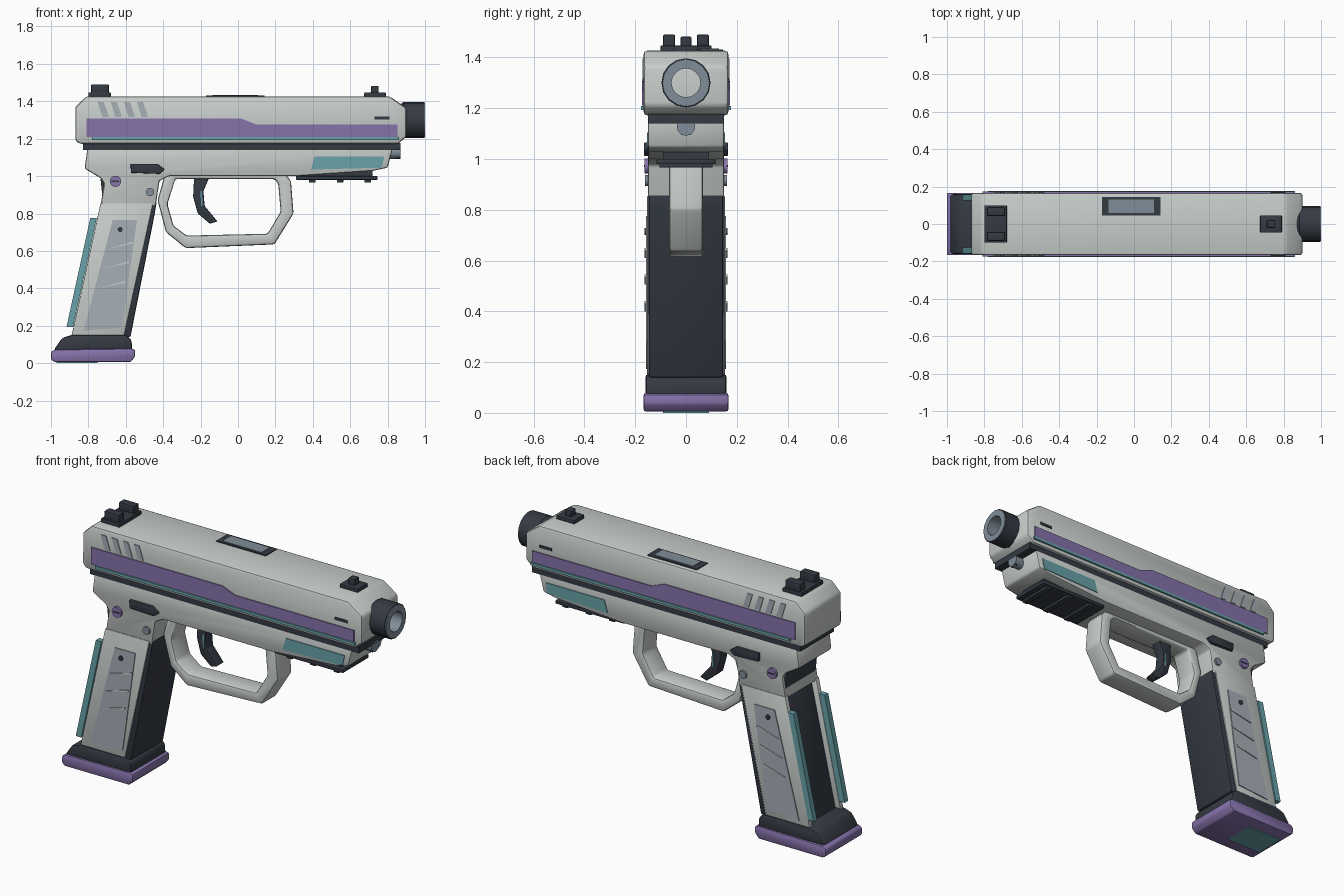
import bpy, bmesh, math
from mathutils import Matrix, Vector


def material(name, r, g, b):
    m = bpy.data.materials.new(name)
    m.diffuse_color = (r, g, b, 1)
    return m


PALE = material("pale", 0.58, 0.62, 0.60)
DARK = material("dark", 0.035, 0.043, 0.057)
STEEL = material("steel", 0.22, 0.27, 0.32)
PANEL = material("panel", 0.38, 0.43, 0.47)
PURPLE = material("purple", 0.24, 0.17, 0.41)
TEAL = material("teal", 0.14, 0.37, 0.40)


def finish(name, bm, mat, bevel=0, mirror=False, segments=2):
    bmesh.ops.recalc_face_normals(bm, faces=bm.faces)
    if bevel:
        edges = [e for e in bm.edges if e.calc_face_angle(0) > math.radians(12)]
        bmesh.ops.bevel(bm, geom=edges, offset=bevel, segments=segments, profile=0.5,
                        affect='EDGES', clamp_overlap=True)
    me = bpy.data.meshes.new(name)
    bm.to_mesh(me)
    bm.free()
    me.materials.append(mat)
    ob = bpy.data.objects.new(name, me)
    bpy.context.collection.objects.link(ob)
    if mirror:
        mod = ob.modifiers.new("mirror", 'MIRROR')
        mod.use_axis = (False, True, False)
    bpy.ops.object.select_all(action='DESELECT')
    ob.select_set(True)
    bpy.context.view_layer.objects.active = ob
    bpy.ops.object.shade_smooth_by_angle(angle=math.radians(35))
    return ob


def prism(name, pts, y0, y1, mat, bevel=0, mirror=False):
    """Side profile (x, z) extruded from y0 to y1."""
    bm = bmesh.new()
    face = bm.faces.new([bm.verts.new((x, y0, z)) for x, z in pts])
    ext = bmesh.ops.extrude_face_region(bm, geom=[face])
    bmesh.ops.translate(bm, vec=(0, y1 - y0, 0),
                        verts=[v for v in ext["geom"] if isinstance(v, bmesh.types.BMVert)])
    return finish(name, bm, mat, bevel, mirror)


def box(name, x0, x1, y0, y1, z0, z1, mat, bevel=0, mirror=False):
    return prism(name, [(x0, z0), (x1, z0), (x1, z1), (x0, z1)], y0, y1, mat, bevel, mirror)


def ring(name, outer, inner, half, mat, bevel):
    """Closed band between two profiles of equal point count."""
    bm = bmesh.new()
    loops = [[bm.verts.new((x, y, z)) for x, z in pts]
             for pts, y in ((outer, -half), (outer, half), (inner, half), (inner, -half))]
    n = len(outer)
    for a in range(4):
        p, q = loops[a], loops[(a + 1) % 4]
        for i in range(n):
            j = (i + 1) % n
            bm.faces.new((p[i], p[j], q[j], q[i]))
    return finish(name, bm, mat, bevel)


def disc(name, centre, radius, depth, axis, mat, sides=16, mirror=False):
    bm = bmesh.new()
    rot = Vector((0, 0, 1)).rotation_difference(Vector(axis)).to_matrix().to_4x4()
    bmesh.ops.create_cone(bm, cap_ends=True, segments=sides, radius1=radius, radius2=radius,
                          depth=depth, matrix=Matrix.Translation(centre) @ rot)
    return finish(name, bm, mat, 0, mirror)


def lathe_x(name, profile, z, mat, sides=16):
    """Closed (x, radius) profile turned about a lengthwise axis."""
    bm = bmesh.new()
    rows = []
    for k in range(sides):
        a = 2 * math.pi * k / sides
        rows.append([bm.verts.new((x, r * math.cos(a), z + r * math.sin(a))) for x, r in profile])
    for k in range(sides):
        p, q = rows[k], rows[(k + 1) % sides]
        for i in range(len(profile)):
            j = (i + 1) % len(profile)
            bm.faces.new((p[i], p[j], q[j], q[i]))
    return finish(name, bm, mat)


# Slide with its side stripes
prism("slide", [(-0.87, 1.19), (-0.845, 1.172), (0.855, 1.172), (0.90, 1.21), (0.90, 1.365),
                (0.81, 1.427), (-0.81, 1.427), (-0.87, 1.37)], -0.167, 0.167, PALE, 0.014)
prism("side_stripe", [(-0.81, 1.21), (0.853, 1.21), (0.853, 1.275), (0.10, 1.275),
                      (0.02, 1.307), (-0.81, 1.307)], 0.16, 0.173, PURPLE, 0, True)
box("accent_strip", -0.78, 0.86, 0.16, 0.177, 1.193, 1.208, TEAL, 0, True)
for i in range(4):
    x = -0.75 + 0.07 * i
    prism(f"serration_{i}", [(x + 0.025, 1.315), (x + 0.06, 1.315), (x + 0.033, 1.395),
                             (x, 1.395)], 0.16, 0.171, PANEL, 0, True)
box("slide_notch", 0.73, 0.81, 0.16, 0.172, 1.304, 1.319, DARK, 0, True)
box("slide_gap", -0.83, 0.87, -0.15, 0.15, 1.14, 1.178, DARK)

# Ejection port
box("port_frame", -0.17, 0.143, 0.046, 0.145, 1.41, 1.432, DARK)
box("port_cover", -0.135, 0.108, 0.058, 0.13, 1.42, 1.435, STEEL)

# Sights
box("rear_sight_base", -0.80, -0.68, -0.10, 0.10, 1.42, 1.447, DARK, 0.004)
box("rear_sight_post", -0.785, -0.69, 0.043, 0.09, 1.44, 1.49, DARK, 0.005, True)
box("front_sight_base", 0.675, 0.79, -0.046, 0.046, 1.42, 1.447, DARK, 0.004)
box("front_sight_post", 0.712, 0.752, -0.021, 0.021, 1.44, 1.482, DARK, 0.004)

# Muzzle and guide rod
lathe_x("muzzle", [(0.87, 0.06), (0.87, 0.085), (0.885, 0.097), (0.995, 0.097),
                   (0.995, 0.06)], 1.30, DARK)
lathe_x("muzzle_face", [(0.90, 0.057), (0.99, 0.094), (1.0, 0.092), (1.0, 0.057)], 1.30, STEEL)
disc("guide_rod", (0.825, 0, 1.128), 0.036, 0.09, (1, 0, 0), STEEL)
box("rod_stop", 0.85, 0.866, -0.02, 0.02, 1.095, 1.175, DARK)

# Frame with grip neck
prism("frame", [(-0.805, 1.15), (-0.82, 1.04), (-0.735, 0.99), (-0.715, 0.96), (-0.735, 0.84),
                (-0.44, 0.84), (-0.42, 0.975), (-0.37, 1.0), (0.31, 1.0), (0.72, 1.028),
                (0.80, 1.045), (0.827, 1.15)], -0.15, 0.15, PALE, 0.01)
prism("frame_inlay", [(0.39, 1.035), (0.768, 1.045), (0.782, 1.105), (0.41, 1.105)],
      0.14, 0.154, TEAL, 0, True)
prism("slide_lever", [(-0.572, 1.018), (-0.42, 1.012), (-0.39, 1.035), (-0.43, 1.065),
                      (-0.575, 1.065)], 0.14, 0.166, DARK, 0.004, True)
disc("large_pin", (-0.655, 0.152, 0.972), 0.03, 0.024, (0, 1, 0), PURPLE, mirror=True)
box("pin_slot", -0.675, -0.635, 0.155, 0.166, 0.968, 0.976, DARK, 0, True)
disc("small_pin", (-0.47, 0.15, 0.915), 0.022, 0.024, (0, 1, 0), STEEL, mirror=True)
prism("beavertail_insert", [(-0.735, 0.985), (-0.60, 0.985), (-0.60, 0.85), (-0.722, 0.86)],
      -0.135, 0.135, DARK)

# Accessory rail
box("rail_core", 0.34, 0.72, -0.09, 0.09, 0.98, 1.03, DARK)
box("rail_plate", 0.31, 0.745, -0.116, 0.116, 0.98, 1.0, DARK, 0.003)
for i in range(3):
    x = 0.38 + 0.148 * i
    box(f"rail_tooth_{i}", x, x + 0.035, -0.105, 0.105, 0.966, 0.985, DARK, 0.003)

# Trigger guard and trigger
ring("trigger_guard",
     [(-0.39, 1.015), (-0.43, 0.87), (-0.385, 0.70), (-0.28, 0.615), (0.195, 0.635),
      (0.297, 0.80), (0.283, 0.975), (0.25, 1.015)],
     [(-0.335, 0.985), (-0.377, 0.85), (-0.345, 0.735), (-0.275, 0.682), (0.158, 0.692),
      (0.228, 0.81), (0.215, 0.96), (0.195, 0.985)], 0.066, PALE, 0.012)
prism("trigger", [(-0.235, 0.99), (-0.155, 0.99), (-0.185, 0.92), (-0.178, 0.84), (-0.11, 0.758),
                  (-0.15, 0.745), (-0.215, 0.80), (-0.24, 0.89)], -0.032, 0.032, DARK, 0.005)
prism("trigger_inlay", [(-0.20, 0.92), (-0.192, 0.92), (-0.19, 0.84), (-0.198, 0.84)],
      0.03, 0.035, TEAL, 0, True)

# Grip core, side plates and rear strips
prism("grip_core", [(-0.70, 0.86), (-0.435, 0.86), (-0.445, 0.80), (-0.575, 0.14), (-0.86, 0.14)],
      -0.147, 0.147, DARK, 0.008)
prism("grip_side", [(-0.735, 0.855), (-0.455, 0.855), (-0.61, 0.147), (-0.89, 0.147)],
      0.125, 0.153, PALE, 0.004, True)
prism("grip_panel", [(-0.67, 0.765), (-0.54, 0.765), (-0.62, 0.19), (-0.825, 0.173)],
      0.148, 0.158, PANEL, 0, True)
for i in range(3):
    x, z = -0.70 - 0.022 * i, 0.61 - 0.105 * i
    prism(f"grip_ridge_{i}", [(x, z), (x + 0.14, z + 0.03), (x + 0.138, z + 0.04)],
          0.15, 0.163, PALE, 0, True)
disc("grip_screw", (-0.63, 0.158, 0.715), 0.014, 0.012, (0, 1, 0), DARK, 12, True)
prism("rear_strip", [(-0.79, 0.775), (-0.755, 0.775), (-0.882, 0.193), (-0.917, 0.193)],
      0.125, 0.157, TEAL, 0, True)

# Magazine base
prism("magazine_collar", [(-0.985, 0.07), (-0.565, 0.07), (-0.57, 0.125), (-0.60, 0.152),
                          (-0.885, 0.152), (-0.94, 0.135)], -0.16, 0.16, DARK, 0.012)
prism("magazine_floor", [(-1.0, 0.02), (-0.98, 0.006), (-0.575, 0.006), (-0.55, 0.035),
                         (-0.55, 0.072), (-0.57, 0.078), (-0.98, 0.072), (-1.0, 0.06)],
      -0.167, 0.167, PURPLE, 0.008)
box("floor_plate", -0.97, -0.75, -0.09, 0.09, 0.0, 0.01, TEAL)
